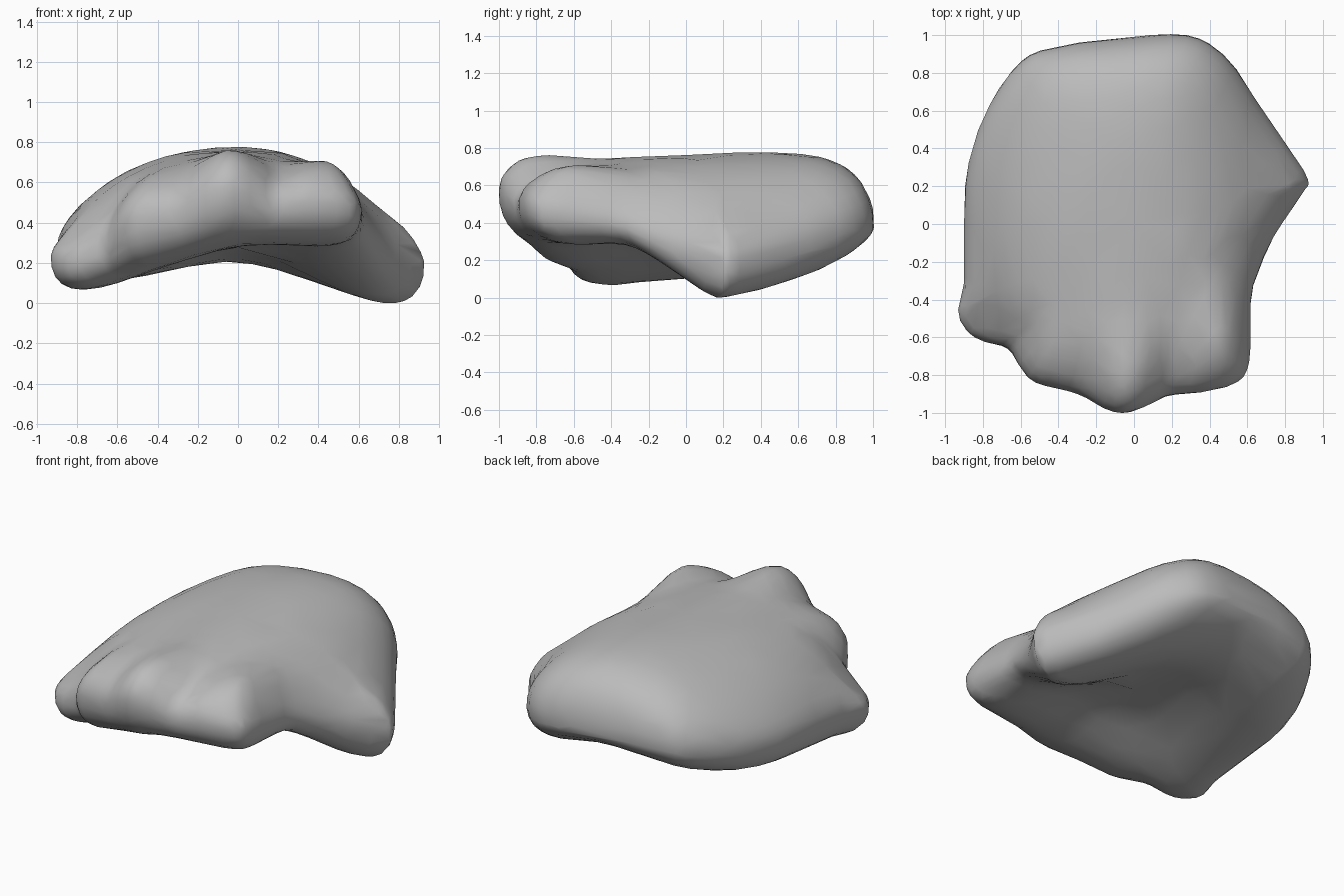
import bpy, bmesh, math
from mathutils import Vector

cube = bpy.data.objects.get("Cube")
if cube:
    bpy.data.objects.remove(cube, do_unlink=True)

# Rim of the cupped slab: x, y and height, anticlockwise from the middle finger
RIM = [(-.05, -1, .62), (.05, -.97, .6), (.18, -.91, .53), (.36, -.89, .55), (.54, -.84, .54),
       (.61, -.73, .52), (.62, -.4, .47), (.66, -.25, .41), (.75, -.05, .32),
       (.89, .16, .25), (.92, .24, .25), (.8, .43, .29), (.65, .65, .35), (.49, .88, .43),
       (.28, 1, .44), (-.1, .98, .45), (-.4, .94, .45), (-.6, .86, .43), (-.78, .6, .39),
       (-.88, .3, .36), (-.9, 0, .33), (-.9, -.3, .3), (-.93, -.47, .28),
       (-.88, -.57, .27), (-.8, -.62, .27), (-.67, -.66, .32), (-.6, -.76, .42),
       (-.52, -.84, .47), (-.3, -.9, .5), (-.15, -.98, .59)]
STEPS, RINGS = 4, 18


def bump(x, y, cx, cy, rx, ry):
    return math.exp(-((x - cx) / rx) ** 2 - ((y - cy) / ry) ** 2)


def smooth(a, b, v):
    t = min(1, max(0, (v - a) / (b - a)))
    return t * t * (3 - 2 * t)


def soft_positive(v):
    return (v + math.sqrt(v * v + .02)) / 2


def top_height(x, y):
    z = .835 - (.57 if x > 0 else .37) * x * x - .04 * smooth(.1, -.5, y)
    z += .12 * bump(x, y, .51, -.65, .17, .35)      # forefinger
    z += .06 * bump(x, y, -.04, -.92, .14, .3)      # middle finger
    z -= .06 * bump(x, y, .2, -.85, .08, .25)       # valley between them
    z -= .04 * bump(x, y, -.3, -.85, .12, .25)
    z -= .1 * bump(x, y, -.8, -.55, .18, .18)       # small finger lies lower
    z += .07 * bump(x, y, .88, .22, .12, .14)       # thumb tip
    return z


def bottom_height(x, y):
    right, left = soft_positive(x), soft_positive(-x)
    front = .34 - .04 * right - .32 * left
    rear = .23 - .28 * right - .13 * left + .3 * max(0, y - .3) ** 2
    k = smooth(-.42, .19, y)
    palm = .13 * bump(x, y, .03, .05, .42, .45)
    return front * (1 - k) + rear * k + palm


def closed_spline(points, steps):
    pts = [Vector(p) for p in points]
    n, out = len(pts), []
    for i in range(n):
        a, b, c, d = (pts[(i + j) % n] for j in (-1, 0, 1, 2))
        for s in range(steps):
            t = s / steps
            out.append(b + (c - a) * (t / 2) + (2 * a - 5 * b + 4 * c - d) * (t * t / 2)
                       + (3 * b - a - 3 * c + d) * (t ** 3 / 2))
    return out


# Inflate the rim into the upper and lower skins of the paw
rim = closed_spline(RIM, STEPS)
bm = bmesh.new()
rim_ring = [bm.verts.new(p) for p in rim]
n = len(rim)
for height, is_top in ((top_height, True), (bottom_height, False)):
    previous = rim_ring
    for i in range(1, RINGS):
        r = math.cos(i / RINGS * math.pi / 2) ** .5
        fill = (1 - r ** 6) ** .46
        ring = []
        for p in rim:
            x, y = p.x * r, p.y * r
            ring.append(bm.verts.new((x, y, p.z + (height(x, y) - p.z) * fill)))
        for j in range(n):
            k = (j + 1) % n
            quad = [previous[j], previous[k], ring[k], ring[j]]
            bm.faces.new(quad if is_top else quad[::-1])
        previous = ring
    pole = bm.verts.new((0, 0, height(0, 0)))
    for j in range(n):
        tri = [previous[j], previous[(j + 1) % n], pole]
        bm.faces.new(tri if is_top else tri[::-1])

# Soften the lumps a little
for _ in range(2):
    bmesh.ops.smooth_vert(bm, verts=bm.verts, factor=.3, use_axis_x=False,
                          use_axis_y=False, use_axis_z=True)
bmesh.ops.recalc_face_normals(bm, faces=bm.faces)

mesh = bpy.data.meshes.new("paw")
bm.to_mesh(mesh)
bm.free()
paw = bpy.data.objects.new("paw", mesh)
bpy.context.collection.objects.link(paw)

# Stand the lowest point on the floor
low = min(v.co.z for v in mesh.vertices)
for v in mesh.vertices:
    v.co.z -= low

# Plain grey
grey = bpy.data.materials.new("grey")
grey.use_nodes = True
color = (.5, .5, .5, 1)
grey.diffuse_color = color
grey.node_tree.nodes["Principled BSDF"].inputs["Base Color"].default_value = color
mesh.materials.append(grey)

bpy.context.view_layer.objects.active = paw
paw.select_set(True)
bpy.ops.object.shade_smooth_by_angle(angle=math.radians(60))

# Irregular, coarse facets
facets = paw.modifiers.new("facets", 'DECIMATE')
facets.ratio = .18
